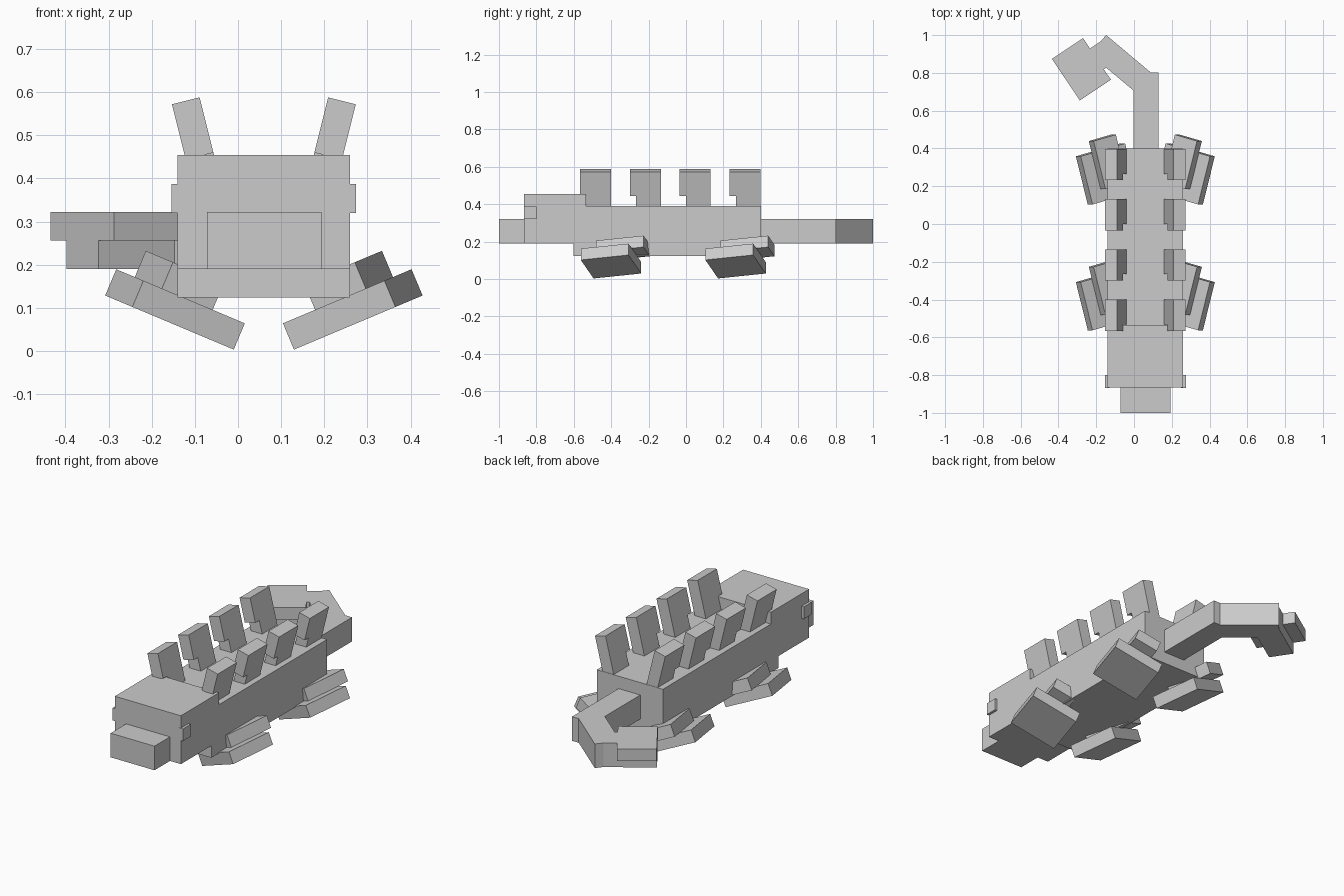
import bpy, math
from mathutils import Matrix, Vector

if "Cube" in bpy.data.objects:
    bpy.data.objects.remove(bpy.data.objects["Cube"])

MID = 0.06   # the body's mirror plane is offset because the tail curls to one side
U = 0.066    # unit block size

grey = bpy.data.materials.new("stone_grey")
grey.diffuse_color = (0.6, 0.6, 0.6, 1)
grey.use_nodes = True
grey.node_tree.nodes["Principled BSDF"].inputs["Base Color"].default_value = grey.diffuse_color


def block(name, centre, size, rot=None):
    """Box with the given centre, size and rotation matrix."""
    bpy.ops.mesh.primitive_cube_add(size=1)
    ob = bpy.context.object
    ob.name = name
    rot = rot or Matrix.Identity(4)
    ob.data.transform(Matrix.Translation(centre) @ rot @ Matrix.Diagonal((*size, 1)))
    ob.data.materials.append(grey)
    return ob


def span(name, x, y, z):
    """Upright box given by its limits on each axis."""
    lim = (x, y, z)
    return block(name, Vector([(a + b) / 2 for a, b in lim]), [b - a for a, b in lim])


def rz(deg):
    return Matrix.Rotation(math.radians(deg), 4, 'Z')


def ry(deg):
    return Matrix.Rotation(math.radians(deg), 4, 'Y')


# Body, head and snout
span("body", (-0.14, 0.26), (-0.602, 0.40), (0.124, 0.39))
span("head", (-0.14, 0.26), (-0.866, -0.535), (0.19, 0.455))
span("snout", (-0.072, 0.194), (-1.0, -0.86), (0.19, 0.322))

# Tail: three bent segments and a flat club at the tip
TZ, TH = 0.256, 0.132
span("tail_base", (-0.003, 0.129), (0.39, 0.803), (0.19, 0.322))
d2 = Vector((-0.766, 0.643, 0))
tip2 = Vector((-0.19, 0.95, TZ))
block("tail_middle", tip2 - d2 * 0.155, (0.31, TH, TH), rz(140))
d3 = Vector((-0.831, -0.556, 0))
join = Vector((-0.196, 0.874, TZ))
block("tail_end", join + d3 * 0.0655, (0.265, TH, TH), rz(213.8))
block("tail_club", join + d3 * 0.099 + Vector((0, 0, U / 2)), (0.198, 0.265, U), rz(213.8))

for s, side in ((1, "right"), (-1, "left")):
    # Eye plates on the sides of the head
    span(side + "_eye", sorted((MID + s * 0.19, MID + s * 0.214)), (-0.867, -0.80), (0.32, 0.387))

    # Back plates leaning outwards, each on a narrower base
    lean = ry(14 * s)
    top = Vector((MID + s * 0.181, 0, 0.58))       # middle of the plate's top edge
    down = lean @ Vector((0, 0, -1))
    for i in range(4):
        back = -0.40 + i * 0.266
        c = top + down * U
        block(f"{side}_plate_{i + 1}", (c.x, back - 0.083, c.z), (U, 0.166, 2 * U), lean)
        c = top + down * (2 * U + 0.045)
        block(f"{side}_plate_base_{i + 1}", (c.x, back - 0.066, c.z), (U, 0.132, 0.09), lean)

    # Legs: a wide flat foot with a smaller thigh slab stacked on it
    turn = ry(-22.8 * s) @ rz(-15 * s)
    for y, end in ((-0.401, "front"), (0.265, "rear")):
        foot = Vector((MID + s * 0.206, y, 0.0965))
        block(f"{side}_{end}_foot", foot, (4 * U, 4 * U, U), turn)
        block(f"{side}_{end}_thigh", foot + turn @ Vector((0, U, U)), (2 * U, 4 * U, U), turn)
